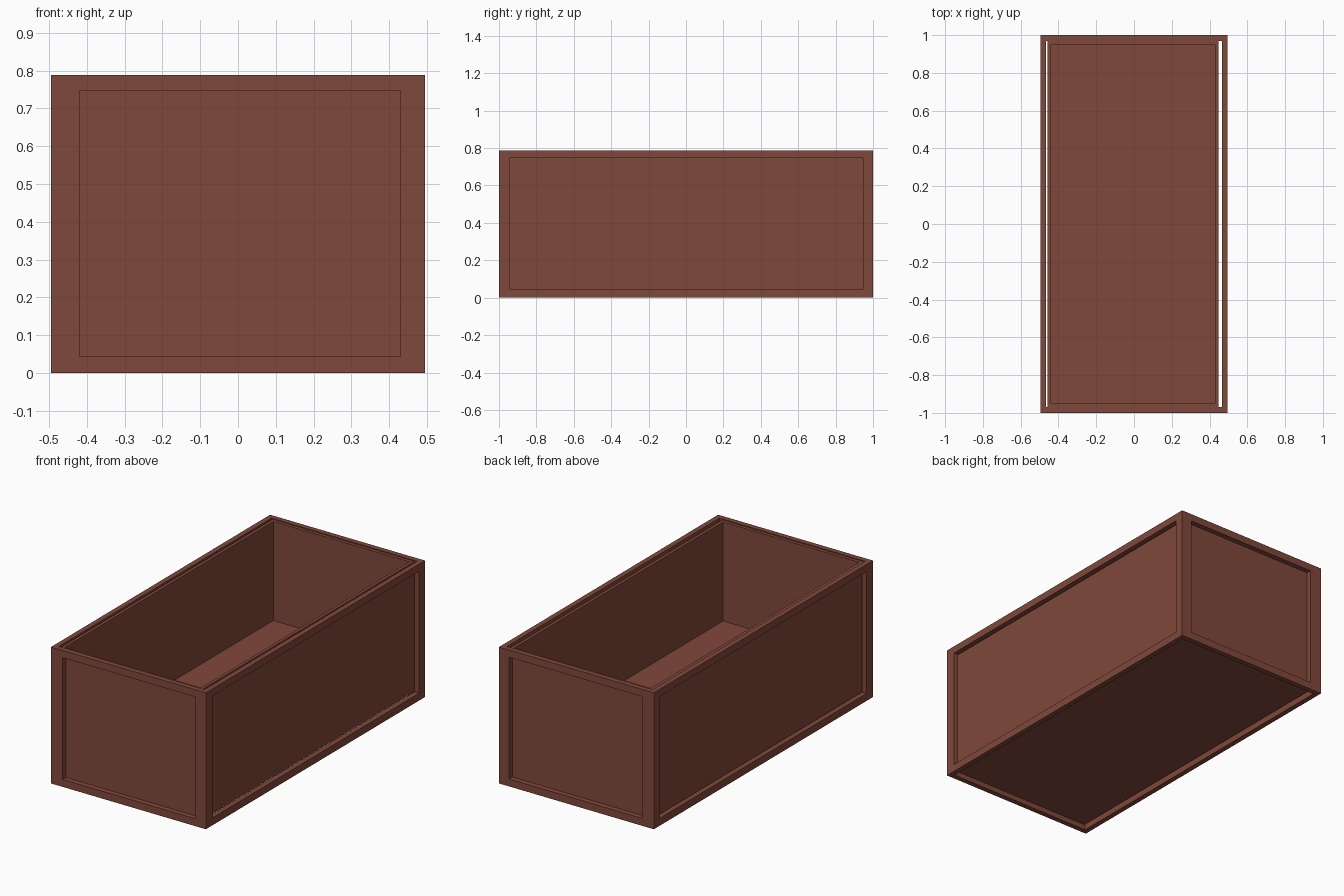
import bpy
import bmesh
from mathutils import Vector

if "Cube" in bpy.data.objects:
    bpy.data.objects.remove(bpy.data.objects["Cube"])

WOOD = (0.216, 0.065, 0.044, 1.0)
wood = bpy.data.materials.new("red brown wood")
wood.use_nodes = True
wood.diffuse_color = WOOD
bsdf = wood.node_tree.nodes["Principled BSDF"]
bsdf.inputs["Base Color"].default_value = WOOD
bsdf.inputs["Roughness"].default_value = 0.7

HALF_X, HALF_Y, HEIGHT = 0.495, 1.0, 0.788
BOARD = 0.03          # thickness of the outer frames
SILL, HEAD = 0.043, 0.746


def finish(name, bm):
    bmesh.ops.recalc_face_normals(bm, faces=bm.faces)
    mesh = bpy.data.meshes.new(name)
    bm.to_mesh(mesh)
    bm.free()
    mesh.materials.append(wood)
    obj = bpy.data.objects.new(name, mesh)
    bpy.context.collection.objects.link(obj)
    return obj


def rectangle(a0, a1, z0, z1):
    return [(a0, z0), (a1, z0), (a1, z1), (a0, z1)]


def frame(name, outer, opening, along, depth):
    """Flat picture frame: rectangles in (along, z), thick in the other axis."""
    def point(p, d):
        return Vector((p[0], d, p[1])) if along == "x" else Vector((d, p[0], p[1]))
    bm = bmesh.new()
    loops = [[bm.verts.new(point(p, d)) for p in rect]
             for rect, d in ((outer, depth[0]), (opening, depth[0]),
                             (opening, depth[1]), (outer, depth[1]))]
    # Join each loop to the next, closing the ring's cross-section
    for k in range(4):
        a, b = loops[k], loops[(k + 1) % 4]
        for i in range(4):
            j = (i + 1) % 4
            bm.faces.new((a[i], a[j], b[j], b[i]))
    return finish(name, bm)


# Outer frames: ends run full width, sides fit between them
inner_y = HALF_Y - BOARD
inner_x = HALF_X - BOARD
for end, s in (("front", -1), ("back", 1)):
    frame(end + "_frame", rectangle(-HALF_X, HALF_X, 0, HEIGHT),
          rectangle(-0.42, 0.43, SILL, HEAD), "x", (s * inner_y, s * HALF_Y))
for side, s in (("right", -1), ("left", 1)):
    frame(side + "_frame", rectangle(-inner_y, inner_y, 0, HEIGHT),
          rectangle(-0.94, 0.947, SILL, HEAD), "y", (s * inner_x, s * HALF_X))

# Inner tray: a block with its top inset and sunk to the floor
TRAY_MIN = Vector((-0.459, -inner_y, 0.03))
TRAY_MAX = Vector((0.448, inner_y, 0.782))
FLOOR = 0.21
bm = bmesh.new()
bmesh.ops.create_cube(bm, size=1)
size, middle = TRAY_MAX - TRAY_MIN, (TRAY_MAX + TRAY_MIN) / 2
for v in bm.verts:
    v.co = Vector(c * s for c, s in zip(v.co, size)) + middle
bm.normal_update()
top = max(bm.faces, key=lambda f: f.calc_center_median().z)
bmesh.ops.inset_region(bm, faces=[top], thickness=0.026)
sunk = bmesh.ops.extrude_discrete_faces(bm, faces=[top])["faces"][0]
for v in sunk.verts:
    v.co.z = FLOOR
finish("inner_tray", bm)
